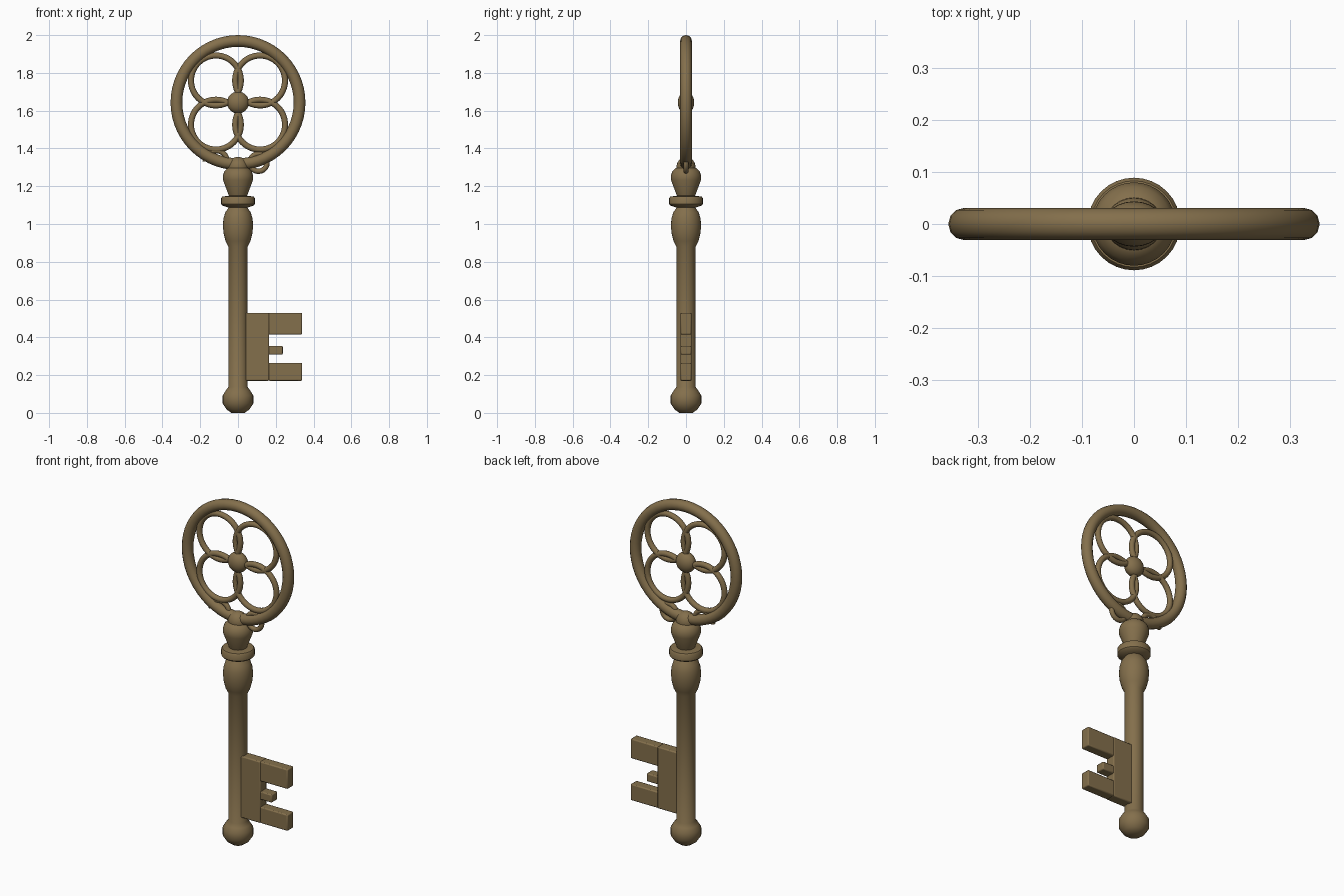
import bpy, math
from mathutils import Vector

default = bpy.data.objects.get("Cube")
if default:
    bpy.data.objects.remove(default, do_unlink=True)

brass = bpy.data.materials.new("aged brass")
BRASS = (0.23, 0.16, 0.072, 1)
brass.diffuse_color = BRASS
brass.use_nodes = True
brass.node_tree.nodes["Principled BSDF"].inputs["Base Color"].default_value = BRASS


def finish(obj, name, angle=40):
    obj.name = name
    obj.data.materials.append(brass)
    bpy.ops.object.select_all(action='DESELECT')
    obj.select_set(True)
    bpy.context.view_layer.objects.active = obj
    bpy.ops.object.shade_smooth_by_angle(angle=math.radians(angle))
    return obj


def mesh_object(name, verts, faces, angle=40):
    mesh = bpy.data.meshes.new(name)
    mesh.from_pydata(verts, [], faces)
    obj = bpy.data.objects.new(name, mesh)
    bpy.context.collection.objects.link(obj)
    return finish(obj, name, angle)


def lathe(name, profile, sides=32):
    verts = [(r * math.cos(math.tau * i / sides), r * math.sin(math.tau * i / sides), z)
             for r, z in profile for i in range(sides)]
    faces = [(k * sides + i, k * sides + (i + 1) % sides,
              (k + 1) * sides + (i + 1) % sides, (k + 1) * sides + i)
             for k in range(len(profile) - 1) for i in range(sides)]
    faces.append(tuple(reversed(range(sides))))
    faces.append(tuple(range(len(verts) - sides, len(verts))))
    return mesh_object(name, verts, faces)


def ring(name, x, z, major, minor, minor_sides=12):
    bpy.ops.mesh.primitive_torus_add(
        location=(x, 0, z), rotation=(math.pi / 2, 0, 0), major_radius=major,
        minor_radius=minor, major_segments=56, minor_segments=minor_sides)
    return finish(bpy.context.object, name, 60)


def curl(name, x, z, major, minor, start, end, steps=24, sides=10):
    # Tube swept along an arc in the plane of the bow
    verts = []
    for k in range(steps + 1):
        a = math.radians(start + (end - start) * k / steps)
        out = Vector((math.cos(a), 0, math.sin(a)))
        for i in range(sides):
            t = math.tau * i / sides
            verts.append(Vector((x, 0, z)) + out * (major + minor * math.cos(t))
                         + Vector((0, minor * math.sin(t), 0)))
    faces = [(k * sides + i, (k + 1) * sides + i,
              (k + 1) * sides + (i + 1) % sides, k * sides + (i + 1) % sides)
             for k in range(steps) for i in range(sides)]
    faces.append(tuple(range(sides)))
    faces.append(tuple(reversed(range(len(verts) - sides, len(verts)))))
    return mesh_object(name, verts, faces, 60)


def block(name, x0, x1, z0, z1, depth):
    bpy.ops.mesh.primitive_cube_add(size=1, location=((x0 + x1) / 2, 0, (z0 + z1) / 2))
    obj = bpy.context.object
    obj.scale = (x1 - x0, depth, z1 - z0)
    bpy.ops.object.transform_apply(location=False, rotation=False, scale=True)
    bevel = obj.modifiers.new("soft edges", 'BEVEL')
    bevel.width = 0.006
    bevel.segments = 2
    return finish(obj, name, 30)


def ball(name, z, radius, scale):
    bpy.ops.mesh.primitive_uv_sphere_add(segments=24, ring_count=16, radius=radius,
                                         location=(0, 0, z))
    bpy.context.object.scale = scale
    return finish(bpy.context.object, name, 60)


# Shaft with rounded tip and swelling below the collar
lathe("shaft", [(0.035, 0), (0.06, 0.018), (0.081, 0.05), (0.081, 0.092),
                (0.066, 0.117), (0.051, 0.137), (0.051, 0.88), (0.066, 0.91),
                (0.076, 0.95), (0.08, 0.99), (0.077, 1.03), (0.067, 1.062),
                (0.047, 1.09)])

# Collar disc
lathe("collar", [(0.045, 1.085), (0.083, 1.098), (0.089, 1.105), (0.089, 1.137),
                 (0.083, 1.145), (0.045, 1.15)])

# Flared neck holding the bow
lathe("neck", [(0.045, 1.14), (0.052, 1.16), (0.079, 1.232), (0.08, 1.255),
               (0.072, 1.28), (0.056, 1.295), (0.045, 1.3)])
ball("neck_ball", 1.3, 0.055, (1, 0.92, 1))

# Bow: outer ring, four interlaced rings and a centre boss
MID = 1.643
ring("bow_ring", 0, MID, 0.326, 0.031)
for sx, side in ((-1, "right"), (1, "left")):
    for sz, level in ((-1, "lower"), (1, "upper")):
        ring(f"petal_ring_{level}_{side}", sx * 0.117, MID + sz * 0.117, 0.132, 0.016)
ball("centre_boss", MID, 0.058, (1, 0.75, 1))

# Small curls where the bow meets the neck
curl("curl_left", 0.108, 1.325, 0.046, 0.014, -150, 170)
curl("curl_right", -0.115, 1.33, 0.058, 0.014, 0, 180)

# Bit: plate and three teeth
block("bit_plate", 0.035, 0.165, 0.17, 0.53, 0.06)
for name, end, low, high in (("upper", 0.34, 0.415, 0.53), ("middle", 0.237, 0.308, 0.355),
                             ("lower", 0.34, 0.17, 0.265)):
    block(f"bit_tooth_{name}", 0.16, end, low, high, 0.056)
